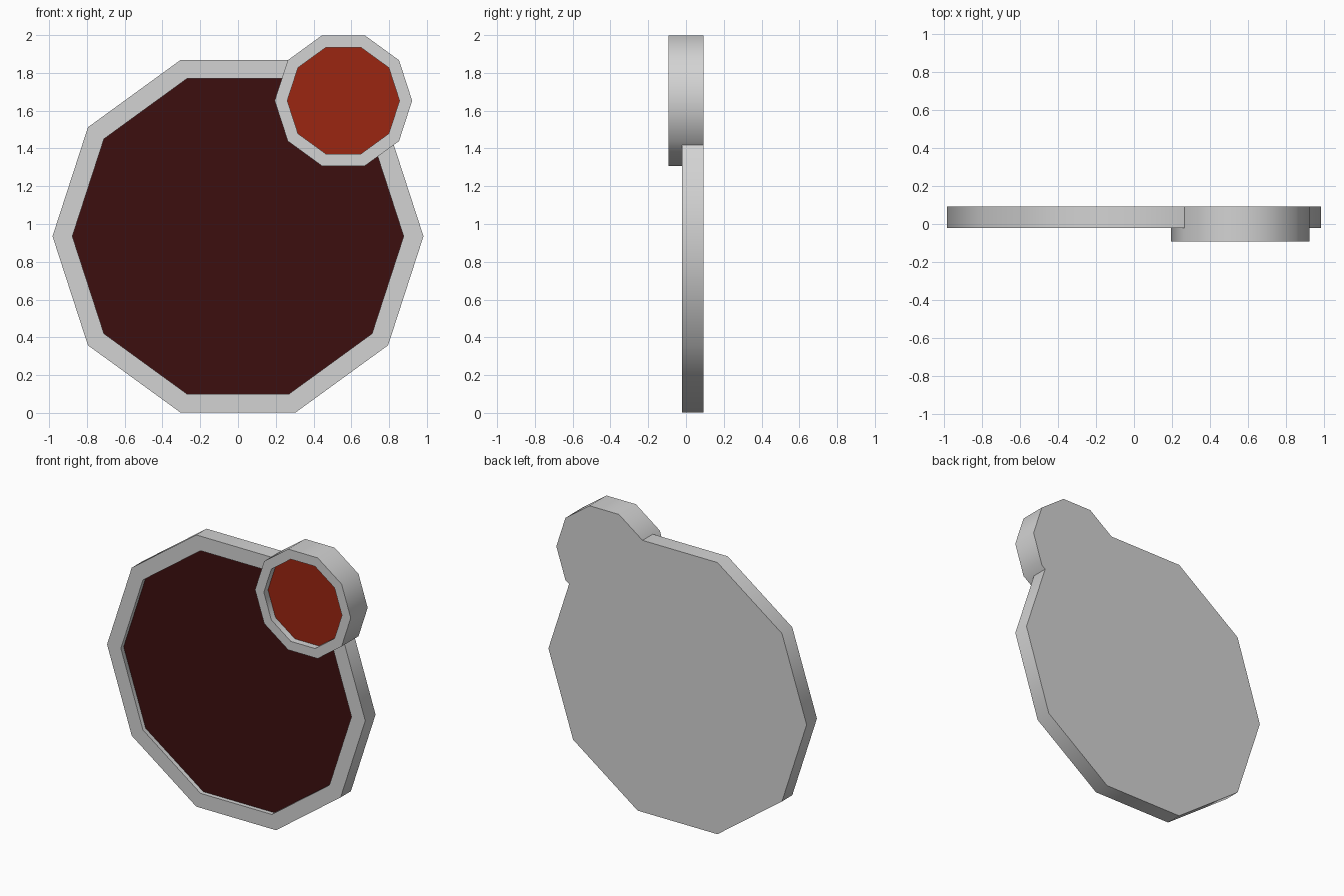
import bpy
import bmesh
from math import cos, sin, pi, radians
from mathutils import Vector

cube = bpy.data.objects.get("Cube")
if cube:
    bpy.data.objects.remove(cube, do_unlink=True)

SIDES = 10
BACK = 0.092


def make_material(name, color):
    mat = bpy.data.materials.new(name)
    mat.use_nodes = True
    mat.diffuse_color = (*color, 1)
    bsdf = next(n for n in mat.node_tree.nodes if n.type == "BSDF_PRINCIPLED")
    bsdf.inputs["Base Color"].default_value = (*color, 1)
    return mat


grey = make_material("light grey", (0.65, 0.65, 0.65))
maroon = make_material("dark maroon", (0.046, 0.0046, 0.0046))
red = make_material("rust red", (0.33, 0.019, 0.0055))


def framed_disc(name, x, z, radius, inner, front, recess, panel):
    """Ten-sided disc facing the front, with a rim around a sunken panel."""
    bm = bmesh.new()
    ring = [bm.verts.new((radius * cos(2 * pi * i / SIDES), BACK,
                          radius * sin(2 * pi * i / SIDES)))
            for i in range(SIDES)]
    base = bm.faces.new(ring)

    # Thickness, keeping the back face
    result = bmesh.ops.extrude_face_region(bm, geom=[base], use_keep_orig=True)
    moved = [v for v in result["geom"] if isinstance(v, bmesh.types.BMVert)]
    bmesh.ops.translate(bm, verts=moved, vec=Vector((0, front - BACK, 0)))
    bmesh.ops.recalc_face_normals(bm, faces=bm.faces[:])

    # Rim and sunken coloured panel
    face = min(bm.faces, key=lambda f: f.calc_center_median().y)
    bmesh.ops.inset_individual(bm, faces=[face], use_even_offset=True,
                               thickness=(radius - inner) * cos(pi / SIDES))
    sunk = bmesh.ops.extrude_discrete_faces(bm, faces=[face])["faces"][0]
    bmesh.ops.translate(bm, verts=sunk.verts[:], vec=Vector((0, recess, 0)))
    sunk.material_index = 1

    mesh = bpy.data.meshes.new(name)
    bm.to_mesh(mesh)
    bm.free()
    mesh.materials.append(grey)
    mesh.materials.append(panel)
    obj = bpy.data.objects.new(name, mesh)
    obj.location = (x, 0, z)
    bpy.context.collection.objects.link(obj)

    # Soft outer wall, crisp rim edges
    bpy.ops.object.select_all(action="DESELECT")
    obj.select_set(True)
    bpy.context.view_layer.objects.active = obj
    bpy.ops.object.shade_smooth_by_angle(angle=radians(40))


framed_disc("large_disc", 0, 0.935, 0.982, 0.877, -0.02, 0.03, maroon)
framed_disc("small_disc", 0.558, 1.653, 0.364, 0.297, -BACK, 0.045, red)
